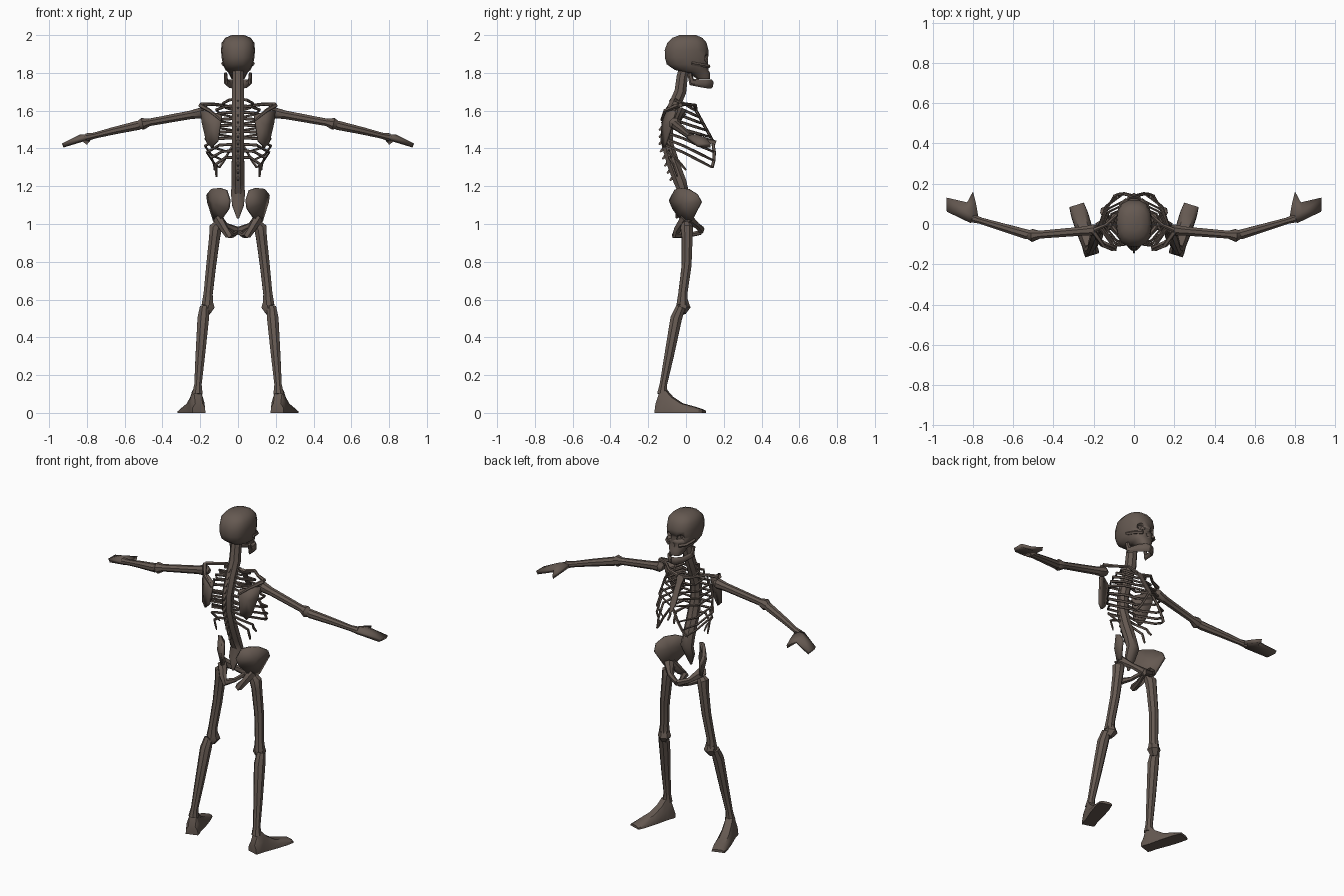
import bpy, bmesh, math
from mathutils import Vector

bone = bpy.data.materials.new("dark_bone")
bone.diffuse_color = (0.13, 0.10, 0.083, 1)
X, Y, Z = Vector((1, 0, 0)), Vector((0, 1, 0)), Vector((0, 0, 1))


def finish(name, bm, mirror=False, thick=0):
    bmesh.ops.recalc_face_normals(bm, faces=bm.faces)
    me = bpy.data.meshes.new(name)
    bm.to_mesh(me)
    bm.free()
    me.materials.append(bone)
    ob = bpy.data.objects.new(name, me)
    bpy.context.collection.objects.link(ob)
    if thick:
        m = ob.modifiers.new("thickness", 'SOLIDIFY')
        m.thickness, m.offset = thick, 0
    if mirror:
        ob.modifiers.new("mirror", 'MIRROR').use_mirror_merge = False
    return ob


def skin(name, rings, mirror=False):
    """Closed surface through rings of points."""
    bm = bmesh.new()
    loops = [[bm.verts.new(p) for p in r] for r in rings]
    n = len(loops[0])
    for a, b in zip(loops, loops[1:]):
        for i in range(n):
            bm.faces.new((a[i], a[(i + 1) % n], b[(i + 1) % n], b[i]))
    bm.faces.new(loops[0])
    bm.faces.new(loops[-1])
    return finish(name, bm, mirror)


def tube(name, pts, radii, sides=6, ref=Y, mirror=True):
    """Tapered bone along a path; a radius may be a (side, up) pair."""
    pts = [Vector(p) for p in pts]
    if not isinstance(radii, list):
        radii = [radii] * len(pts)
    rings, up = [], ref.copy()
    for i, (p, r) in enumerate(zip(pts, radii)):
        t = (pts[min(i + 1, len(pts) - 1)] - pts[max(i - 1, 0)]).normalized()
        up = (up - t * up.dot(t)).normalized()
        side = t.cross(up)
        a, b = r if isinstance(r, tuple) else (r, r)
        angs = [2 * math.pi * (k + .5) / sides for k in range(sides)]
        rings.append([p + side * a * math.cos(w) + up * b * math.sin(w) for w in angs])
    return skin(name, rings, mirror)


def plate(name, center, outline, thick):
    """Flat bone: fan of faces around a centre, thickened and mirrored."""
    bm = bmesh.new()
    c = bm.verts.new(center)
    vs = [bm.verts.new(p) for p in outline]
    for i, v in enumerate(vs):
        bm.faces.new((c, v, vs[(i + 1) % len(vs)]))
    return finish(name, bm, True, thick)


# Skull: stacked, slightly squared rings (z, y centre, x radius, y radius)
def squarish(v):
    return math.copysign(abs(v) ** 0.8, v)


rings = []
for z, yc, rx, ry in [(1.768, .092, .034, .035), (1.80, .07, .05, .058), (1.815, .03, .066, .09),
                      (1.845, .008, .08, .112), (1.88, .003, .087, .117), (1.92, .003, .09, .118),
                      (1.96, .005, .086, .106), (1.985, .007, .068, .082), (2.0, .01, .034, .045)]:
    rings.append([(rx * squarish(math.cos(a)), yc + ry * squarish(math.sin(a)), z)
                  for a in [2 * math.pi * k / 14 for k in range(14)]])
skull = skin("skull", rings)


# Eye and nose openings
def cutter(name, loc, radius, scale, mirror):
    bm = bmesh.new()
    bmesh.ops.create_icosphere(bm, subdivisions=1, radius=radius)
    bmesh.ops.scale(bm, vec=scale, verts=bm.verts)
    bmesh.ops.translate(bm, vec=loc, verts=bm.verts)
    ob = finish(name, bm, mirror)
    ob.hide_render = True
    ob.display_type = 'WIRE'
    m = skull.modifiers.new(name, 'BOOLEAN')
    m.object, m.operation, m.solver = ob, 'DIFFERENCE', 'EXACT'


cutter("eye_socket_cutter", (.043, .115, 1.878), .029, (1, 1, .85), True)
cutter("nose_cutter", (0, .135, 1.83), .02, (.7, 1.2, 1.1), False)
tube("cheek_bone", [(.035, .122, 1.835), (.064, .095, 1.838), (.08, .03, 1.85)], .01, 5, Z)
tube("jaw", [(.066, .018, 1.80), (.063, .03, 1.752), (.046, .1, 1.742), (.02, .13, 1.74), (0, .135, 1.74)],
     [(.008, .012), (.01, .02), (.01, .022), (.011, .024), (.011, .024)], 6, Z)

# Spine with tailbone, and the row of spinous processes
SPINE = [(-.005, 1.84), (-.02, 1.78), (-.03, 1.70), (-.065, 1.62), (-.098, 1.52), (-.1, 1.43),
         (-.068, 1.32), (-.03, 1.22), (-.01, 1.16), (-.035, 1.10), (-.05, 1.03)]


def spine_y(z):
    for (y0, z0), (y1, z1) in zip(SPINE, SPINE[1:]):
        if z1 <= z <= z0:
            return y0 + (y1 - y0) * (z0 - z) / (z0 - z1)


tube("spine", [(0, y, z) for y, z in SPINE],
     [.03, .032, .034, .034, .034, .034, .036, .036, (.04, .03), (.034, .022), .006], 8, Y, False)
for i in range(12):
    z = 1.67 - i * .038
    y = spine_y(z)
    tube("spinous_process", [(0, y - .02, z), (0, y - .044, z - .022)],
         [(.012, .016), (.004, .006)], 4, Z, False)

# Rib cage: half widths and front ends go down in step
WIDTHS = [.08, .115, .14, .155, .165, .172, .175, .165, .14, .115]
LOWER_ENDS = [(.05, .15, 1.38), (.075, .147, 1.335), (.10, .138, 1.30), (.125, .0, 1.285), (.115, -.045, 1.25)]
for i, w in enumerate(WIDTHS):
    zs = 1.66 - .034 * i
    ys = spine_y(zs)
    xe, ye, ze = (.02, .05 + .02 * i, 1.60 - .035 * i) if i < 5 else LOWER_ENDS[i - 5]

    def along(x, f):
        return (x, ys + f * (ye - ys), zs + f * (ze - zs))
    tube("rib", [(.02, ys, zs), (.6 * w, ys - .012, zs - .004), along(w, .35),
                 along(max(.8 * w, xe), .75), (xe, ye, ze)],
         [(.006, .008)] * 4 + [(.004, .006)], 5, Z)
tube("sternum", [(0, .045, 1.615), (0, .07, 1.57), (0, .125, 1.47), (0, .152, 1.425)],
     [(.03, .009), (.02, .008), (.022, .008), (.006, .004)], 6, Y, False)
tube("rib_cartilage", [(.01, .14, 1.445)] + LOWER_ENDS[:3], (.007, .009), 5, Y)

# Shoulder girdle
plate("shoulder_blade", (.14, -.11, 1.52),
      [(.085, -.12, 1.575), (.15, -.09, 1.60), (.195, -.055, 1.60), (.19, -.07, 1.54),
       (.165, -.105, 1.43), (.14, -.115, 1.405), (.105, -.13, 1.44)], .012)
tube("shoulder_ridge", [(.09, -.13, 1.55), (.15, -.11, 1.60), (.2, -.04, 1.628)], [.006, .01, .013], 5, Z)
tube("collar_bone", [(.02, .05, 1.61), (.08, .05, 1.628), (.14, -.005, 1.635), (.2, -.03, 1.63)],
     [.012, .009, .009, .012], 6, Z)

# Arms
tube("upper_arm", [(.175, -.03, 1.585), (.195, -.03, 1.588), (.25, -.035, 1.578), (.47, -.053, 1.538),
                   (.505, -.057, 1.53), (.53, -.052, 1.525)], [.016, .031, .024, .021, .034, .02], 8, Z)
tube("forearm", [(.49, -.058, 1.533), (.53, -.052, 1.522), (.66, -.014, 1.493), (.76, .016, 1.468),
                 (.80, .028, 1.46)], [.018, .026, .021, .017, .022], 8, Z)
plate("hand", (.835, .06, 1.462),
      [(.77, .02, 1.466), (.785, .095, 1.447), (.80, .158, 1.43), (.825, .103, 1.445),
       (.928, .13, 1.415), (.925, .062, 1.417), (.81, .008, 1.455)], .022)

# Pelvis
plate("hip_wing", (.125, -.01, 1.11),
      [(.045, -.085, 1.125), (.062, -.055, 1.18), (.095, -.03, 1.19), (.135, .015, 1.185), (.16, .06, 1.155),
       (.155, .082, 1.115), (.125, .032, 1.02), (.085, -.03, 1.03), (.05, -.065, 1.08)], .018)
tube("pubic_bone", [(.11, .01, 1.03), (.065, .06, .99), (.004, .085, .965)],
     [(.03, .03), (.017, .017), (.012, .022)], 6, Z)
tube("sitting_bone", [(.105, -.005, 1.03), (.07, -.045, .97), (.05, -.06, .945), (.028, .01, .94), (.008, .078, .955)],
     [.028, .022, .022, .013, .013], 6, X)

# Legs
tube("thigh", [(.09, 0, 1.02), (.118, .004, .98), (.124, .006, .93), (.142, .003, .78), (.158, -.017, .63),
               (.162, -.02, .57)], [.018, .036, .031, .028, .026, .033], 8)
tube("knee", [(.16, -.018, .605), (.157, -.014, .56), (.167, -.022, .53)], [.025, .038, .022], 6)
tube("shin", [(.178, -.028, .56), (.184, -.052, .50), (.2, -.09, .3), (.212, -.12, .15), (.215, -.125, .1)],
     [.026, .033, .027, .021, .03], 8)

# Feet: box sections from heel to toe (distance, half width, height)
heel, ahead = Vector((.207, -.155, 0)), Vector((.08, .255, 0)).normalized()
across = ahead.cross(Z)
foot = []
for d, w, h in [(0, .036, .05), (.02, .038, .105), (.055, .036, .118), (.085, .038, .085), (.14, .042, .05),
                (.21, .043, .032), (.262, .038, .015)]:
    c = heel + ahead * d
    foot.append([c - across * w, c + across * w, c + across * w * .95 + Z * h * .55,
                 c + across * w * .55 + Z * h, c - across * w * .55 + Z * h, c - across * w * .95 + Z * h * .55])
skin("foot", foot, True)

# Smooth shading with sharp edges kept
for ob in bpy.data.objects:
    ob.select_set(True)
bpy.context.view_layer.objects.active = skull
bpy.ops.object.shade_smooth_by_angle(angle=math.radians(40))
